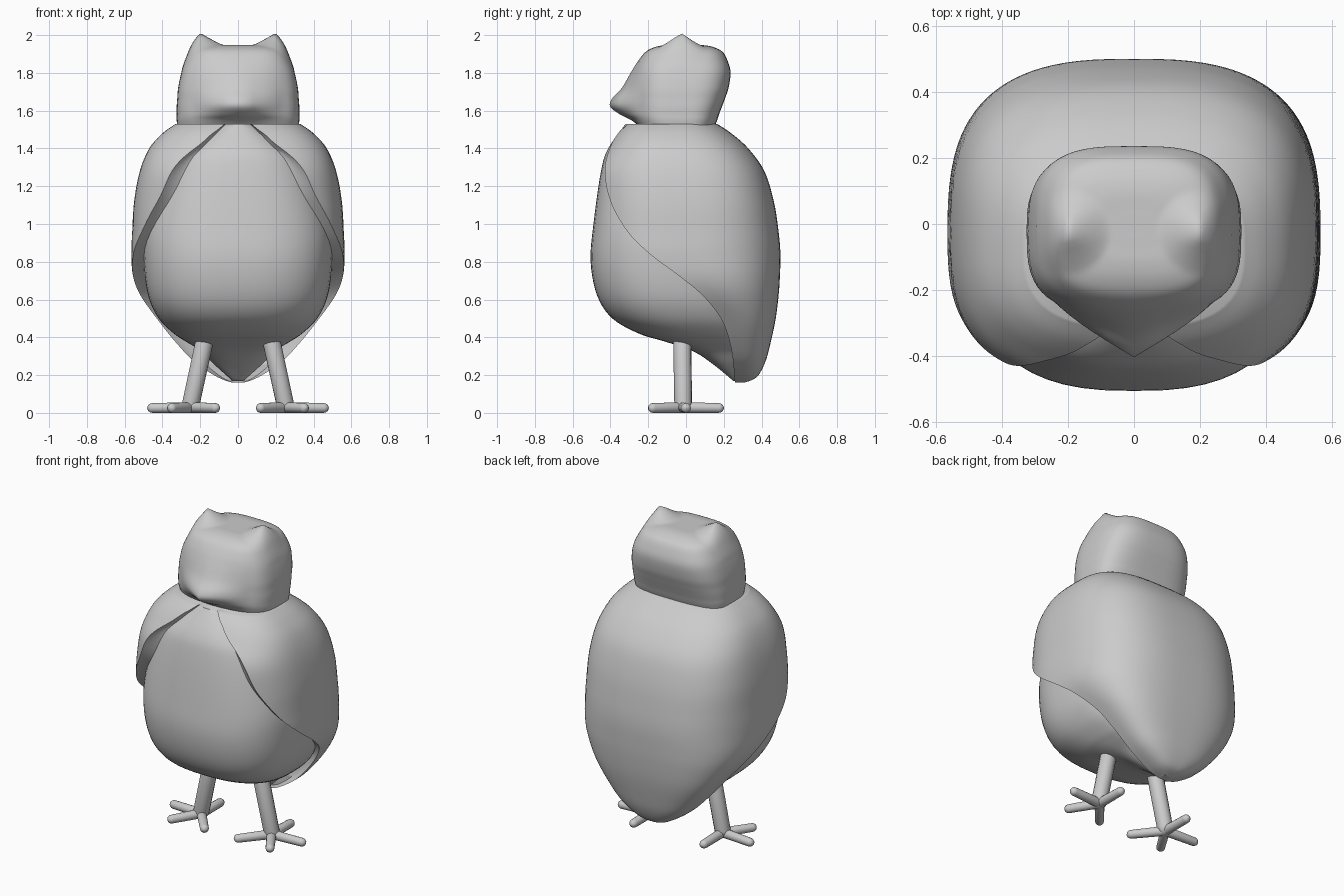
import bpy, bmesh, math
from mathutils import Vector

cube = bpy.data.objects.get("Cube")
if cube:
    bpy.data.objects.remove(cube, do_unlink=True)

grey = bpy.data.materials.new("plain_grey")
grey.use_nodes = True
COLOR = (0.6, 0.6, 0.6, 1)
grey.diffuse_color = COLOR
grey.node_tree.nodes["Principled BSDF"].inputs["Base Color"].default_value = COLOR


def resample(rows, steps=5):
    """Catmull-Rom interpolation through table rows."""
    out = []
    for i in range(len(rows) - 1):
        p0, p1, p2 = rows[max(i - 1, 0)], rows[i], rows[i + 1]
        p3 = rows[min(i + 2, len(rows) - 1)]
        for s in range(steps):
            t = s / steps
            out.append([0.5 * (2 * b + (c - a) * t + (2 * a - 5 * b + 4 * c - d) * t * t
                        + (3 * b - a - 3 * c + d) * t ** 3)
                        for a, b, c, d in zip(p0, p1, p2, p3)])
    out.append(list(rows[-1]))
    return out


def power(v, e):
    return math.copysign(abs(v) ** e, v)


def squircle(angle, width, back, front, cy, n):
    """Point on a rounded outline; angle 0 is the back, pi the front."""
    c = power(math.cos(angle), 2 / n)
    depth = back - cy if c > 0 else cy - front
    return width * power(math.sin(angle), 2 / n), cy + depth * c


def finish(name, bm, angle=50):
    bmesh.ops.recalc_face_normals(bm, faces=bm.faces)
    mesh = bpy.data.meshes.new(name)
    bm.to_mesh(mesh)
    bm.free()
    obj = bpy.data.objects.new(name, mesh)
    bpy.context.collection.objects.link(obj)
    mesh.materials.append(grey)
    bpy.ops.object.select_all(action='DESELECT')
    obj.select_set(True)
    bpy.context.view_layer.objects.active = obj
    bpy.ops.object.shade_smooth_by_angle(angle=math.radians(angle))
    return obj


def loft(name, rings, angle=50):
    bm = bmesh.new()
    loops = [[bm.verts.new(p) for p in ring] for ring in rings]
    for a, b in zip(loops, loops[1:]):
        for i in range(len(a)):
            j = (i + 1) % len(a)
            bm.faces.new((a[i], a[j], b[j], b[i]))
    bm.faces.new(loops[0])
    bm.faces.new(loops[-1])
    return finish(name, bm, angle)


SEG = 56
TURN = [2 * math.pi * i / SEG for i in range(SEG)]

# Belly: height, half width, front, back
belly = [(.17, .03, .25, .31), (.26, .13, .14, .34), (.33, .2, .03, .37),
         (.38, .28, -.12, .38), (.42, .34, -.25, .39), (.5, .42, -.39, .4),
         (.62, .475, -.47, .4), (.8, .5, -.505, .4), (1.0, .495, -.49, .4),
         (1.28, .41, -.45, .36), (1.4, .31, -.412, .28), (1.53, .1, -.32, .1)]
loft("belly", [[(*squircle(a, w, b, f, (f + b) / 2, 2.6), z) for a in TURN]
               for z, w, f, b in resample(belly)])

# Wing cloak: height, half width, front, back, widest y, y of the open edge
cloak = [(.16, .03, .1, .31, .27, .26), (.19, .11, .05, .375, .28, .255),
         (.27, .23, -.1, .42, .28, .25), (.38, .335, -.2, .45, .255, .23),
         (.5, .43, -.3, .475, .21, .185), (.62, .515, -.42, .49, .1, .09),
         (.72, .555, -.47, .497, .02, -.03), (.84, .565, -.49, .5, -.03, -.19),
         (.96, .56, -.5, .49, -.03, -.31), (1.12, .55, -.5, .465, -.03, -.4),
         (1.28, .52, -.49, .415, -.04, -.43), (1.4, .47, -.422, .33, -.06, -.404),
         (1.48, .4, -.365, .24, -.07, -.36), (1.53, .33, -.31, .165, -.07, -.309)]
rings = []
for z, w, f, b, cy, ey in resample(cloak):
    ratio = min(max((cy - ey) / (cy - f), 0), 1)
    edge = math.pi / 2 + math.asin(ratio ** 1.4)
    half = [squircle(edge * i / 28, w, b, f, cy, 2.8) for i in range(29)]
    x, y = half[-1]
    half += [(x * .96, y + .012), (x * .8, y + .05)]
    ring = [(-px, py, z) for px, py in reversed(half[1:])]
    rings.append(ring + [(px, py, z) for px, py in half])
loft("wing_cloak", rings, 60)

# Head: height, half width, front, back, beak reach
head = [(1.51, .32, -.24, .15, 0), (1.55, .325, -.26, .165, .03),
        (1.58, .325, -.27, .175, .08), (1.62, .325, -.272, .19, .128),
        (1.66, .322, -.272, .205, .122), (1.72, .317, -.268, .225, .072),
        (1.8, .3, -.255, .236, .038), (1.86, .275, -.238, .222, .018),
        (1.91, .245, -.21, .195, .005), (1.935, .205, -.17, .15, 0),
        (1.946, .14, -.12, .1, 0), (1.947, .07, -.07, .04, 0), (1.947, .01, -.02, 0, 0)]
rings = []
for z, w, f, b, beak in resample(head, 6):
    ring = []
    for a in TURN:
        x, y = squircle(a, w, b, f, -.02, 3.2)
        if y < -.02:
            y -= beak * max(0, 1 - abs(x) / .24) ** 1.1
        # Pull the crown up into two ear tufts
        d = math.hypot(abs(x) - .2, y + .025)
        lift = .075 * max(0, 1 - d / .13) ** 1.4 if z > 1.8 else 0
        ring.append((x, y, z + lift))
    rings.append(ring)
loft("head", rings, 70)


def limb(name, start, end, r1, r2):
    """Tapered rod with rounded ends."""
    start, end = Vector(start), Vector(end)
    axis = (end - start).normalized()
    turn = axis.to_track_quat('Z', 'Y')
    rings = []
    for centre, r, angles in ((start, r1, (-85, -50, -20, 0)), (end, r2, (0, 20, 50, 85))):
        for deg in angles:
            t = math.radians(deg)
            c = centre + axis * r * math.sin(t)
            rings.append([c + turn @ Vector((math.cos(a), math.sin(a), 0)) * r * math.cos(t)
                          for a in TURN[::4]])
    return loft(name, rings)


# Legs and four-toed feet
toes = {"inner_toe": (-.13, -.16), "front_toe": (.1, -.165),
        "outer_toe": (.205, .01), "back_toe": (0, .185)}
for side, s in (("left", 1), ("right", -1)):
    limb(f"{side}_leg", (s * .175, -.02, .39), (s * .25, -.015, .045), .048, .047)
    for toe, (dx, dy) in toes.items():
        limb(f"{side}_{toe}", (s * .25, -.015, .029), (s * (.25 + dx), -.01 + dy, .026), .029, .026)
